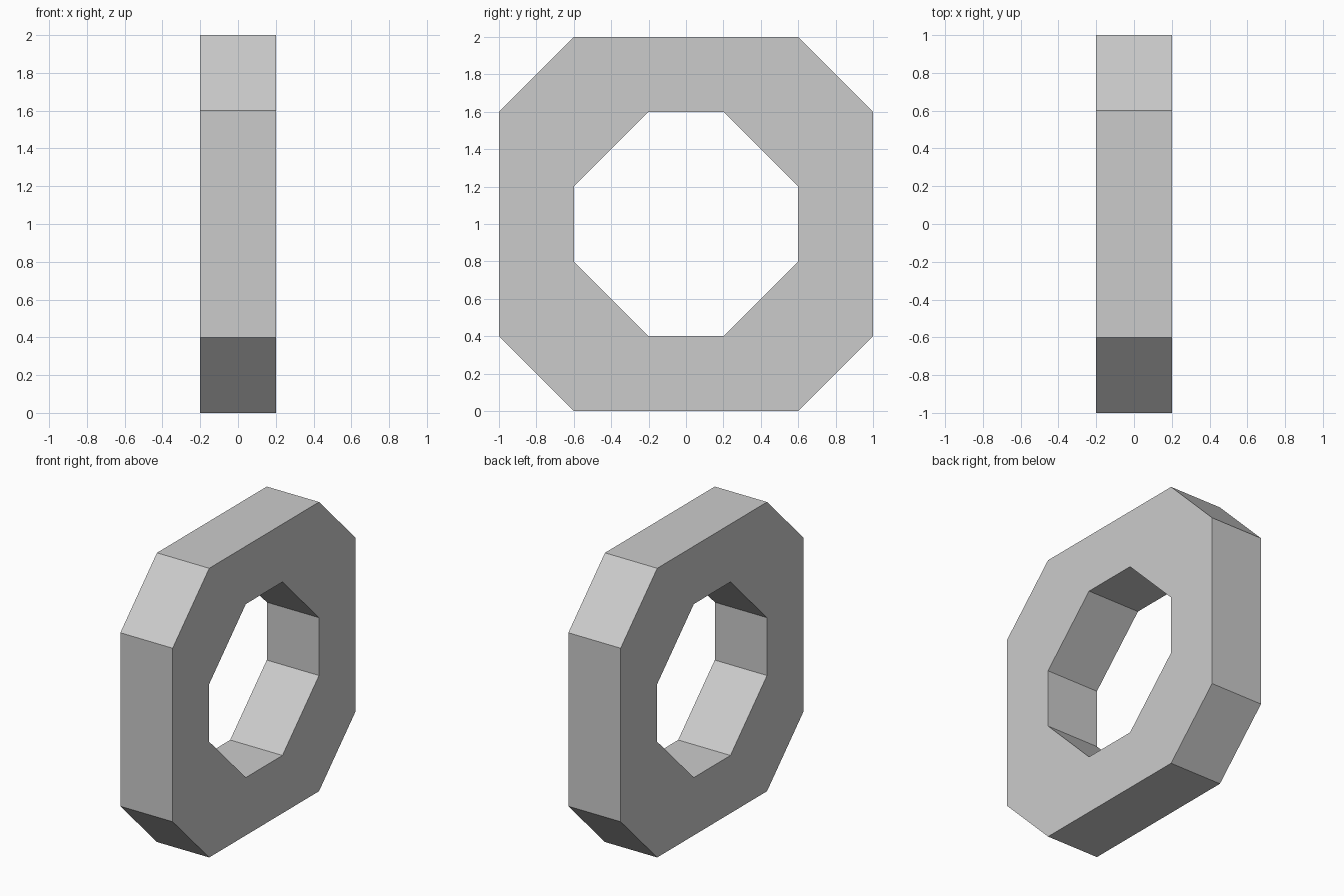
import bpy
import bmesh

if "Cube" in bpy.data.objects:
    bpy.data.objects.remove(bpy.data.objects["Cube"])


def octagon(half, flat):
    # Octagon in the YZ plane, centred at z = 1
    pts = [(half, -flat), (half, flat), (flat, half), (-flat, half),
           (-half, flat), (-half, -flat), (-flat, -half), (flat, -half)]
    return [(y, z + 1.0) for y, z in pts]


def octagonal_ring(name, outer, inner, half_width):
    bm = bmesh.new()
    # Four loops: outer and inner outline on each side
    loops = [[bm.verts.new((x, y, z)) for y, z in outline]
             for x, outline in ((-half_width, outer), (half_width, outer),
                                (half_width, inner), (-half_width, inner))]
    # Bridge each loop to the next, closing the ring
    n = len(outer)
    for k in range(4):
        a, b = loops[k], loops[(k + 1) % 4]
        for i in range(n):
            j = (i + 1) % n
            bm.faces.new((a[i], a[j], b[j], b[i]))
    bmesh.ops.recalc_face_normals(bm, faces=bm.faces)
    mesh = bpy.data.meshes.new(name)
    bm.to_mesh(mesh)
    bm.free()
    obj = bpy.data.objects.new(name, mesh)
    bpy.context.collection.objects.link(obj)
    return obj


# Upright flat-faced ring
octagonal_ring("octagonal_ring", octagon(1.0, 0.6), octagon(0.6, 0.2), 0.2)
